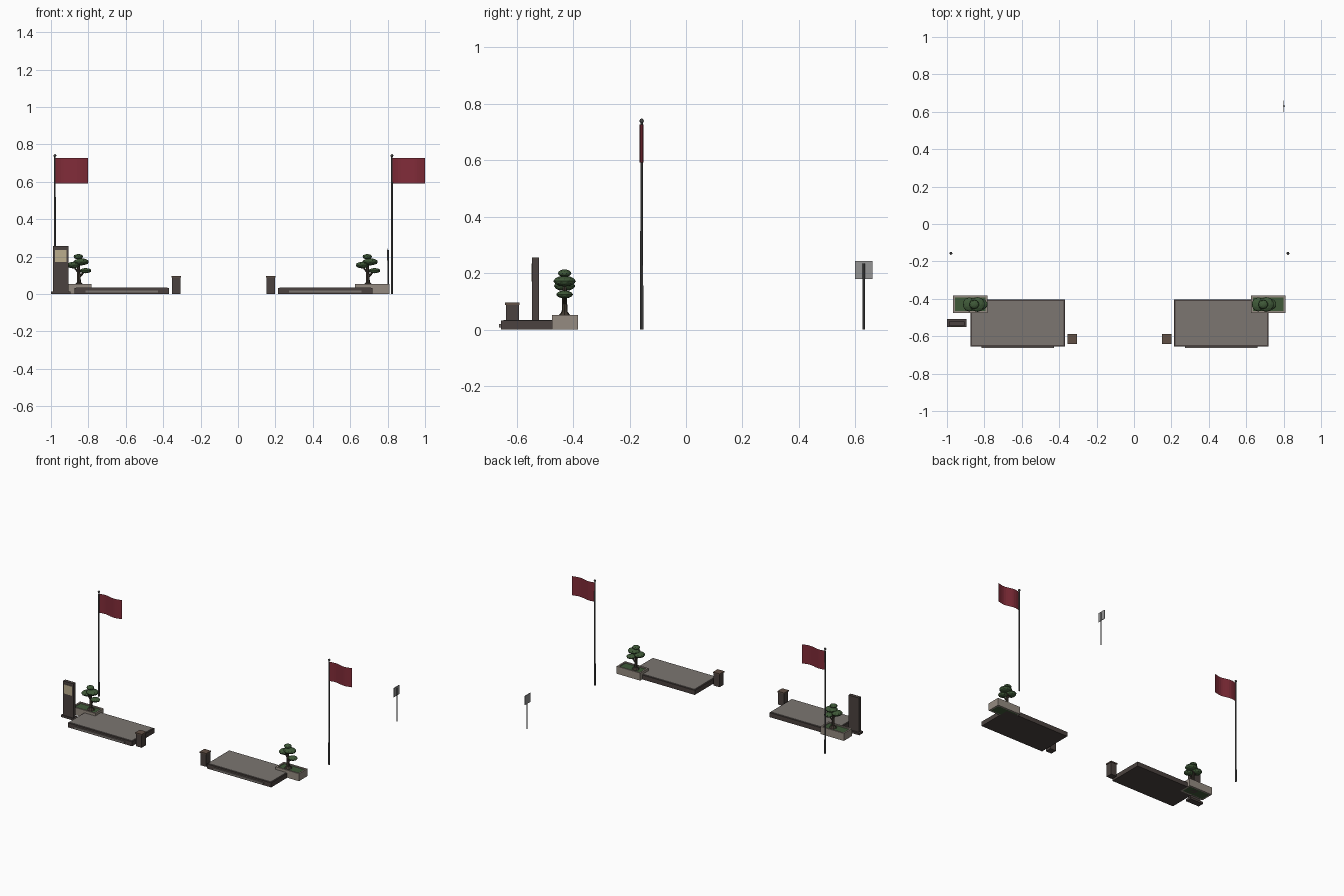
import bpy, bmesh, math
from mathutils import Vector

if "Cube" in bpy.data.objects:
    bpy.data.objects.remove(bpy.data.objects["Cube"])

def mat(name, c):
    m = bpy.data.materials.new(name)
    m.diffuse_color = (*c, 1)
    m.use_nodes = True
    m.node_tree.nodes["Principled BSDF"].inputs["Base Color"].default_value = m.diffuse_color
    return m

DARK = mat("dark_stone", (0.07, 0.055, 0.05))
PAVE = mat("paving", (0.2, 0.18, 0.165))
STONE = mat("planter_stone", (0.3, 0.26, 0.22))
BROWN = mat("bollard_cap", (0.12, 0.08, 0.06))
CREAM = mat("cream_panel", (0.5, 0.42, 0.27))
GREEN = mat("foliage", (0.05, 0.1, 0.04))
BARK = mat("bark", (0.05, 0.04, 0.03))
METAL = mat("metal", (0.1, 0.1, 0.1))
GREY = mat("sign_grey", (0.3, 0.3, 0.3))
RED = mat("flag_red", (0.22, 0.025, 0.04))

def finish(name, bm, m):
    me = bpy.data.meshes.new(name)
    bm.to_mesh(me)
    bm.free()
    me.materials.append(m)
    o = bpy.data.objects.new(name, me)
    bpy.context.collection.objects.link(o)
    return o

def box(name, x0, x1, y0, y1, z0, z1, m):
    bm = bmesh.new()
    bmesh.ops.create_cube(bm, size=1)
    for v in bm.verts:
        v.co = ((x0+x1)/2 + v.co.x*(x1-x0), (y0+y1)/2 + v.co.y*(y1-y0), (z0+z1)/2 + v.co.z*(z1-z0))
    return finish(name, bm, m)

def rod(name, a, b, r0, r1, m, n=8):
    a, b = Vector(a), Vector(b)
    bm = bmesh.new()
    bmesh.ops.create_cone(bm, cap_ends=True, segments=n, radius1=r0, radius2=r1, depth=(b-a).length)
    o = finish(name, bm, m)
    o.location = (a+b)/2
    o.rotation_mode = 'QUATERNION'
    o.rotation_quaternion = (b-a).to_track_quat('Z', 'Y')
    return o

def blob(name, c, s, m, sub=1):
    bm = bmesh.new()
    bmesh.ops.create_icosphere(bm, subdivisions=sub, radius=1)
    o = finish(name, bm, m)
    o.location, o.scale = c, s
    return o

# platforms, kick strips and bollards
for side, x0, bx in (("left", -0.873, -0.33), ("right", 0.215, 0.175)):
    x1 = x0 + 0.503
    box(side+"_platform_base", x0, x1, -0.655, -0.405, 0, 0.032, DARK)
    box(side+"_platform_paving", x0+0.008, x1-0.008, -0.647, -0.413, 0.03, 0.035, PAVE)
    box(side+"_platform_strip", x0+0.057, x1-0.057, -0.662, -0.65, 0.008, 0.02, PAVE)
    box(side+"_bollard", bx-0.023, bx+0.023, -0.638, -0.592, 0, 0.09, DARK)
    box(side+"_bollard_cap", bx-0.026, bx+0.026, -0.641, -0.589, 0.088, 0.096, BROWN)

# planters with layered trees
for side, cx in (("left", -0.876), ("right", 0.718)):
    x0, x1, y0, y1 = cx-0.092, cx+0.092, -0.475, -0.382
    t = 0.011
    for i, w in enumerate(((x0, x1, y0, y0+t), (x0, x1, y1-t, y1), (x0, x0+t, y0+t, y1-t), (x1-t, x1, y0+t, y1-t))):
        box(f"{side}_planter_wall_{i}", *w, 0, 0.053, STONE)
    box(side+"_planter_bed", x0+t, x1-t, y0+t, y1-t, 0, 0.046, GREEN)
    tx = -0.85 if side == "left" else 0.695
    ty = -0.43
    rod(side+"_root", (tx, ty, 0.045), (tx, ty, 0.062), 0.026, 0.012, BARK)
    rod(side+"_trunk", (tx, ty, 0.05), (tx-0.004, ty, 0.195), 0.011, 0.006, BARK, 7)
    rod(side+"_branch_low", (tx, ty, 0.09), (tx+0.032, ty, 0.122), 0.006, 0.004, BARK, 6)
    rod(side+"_branch_high", (tx, ty, 0.11), (tx-0.03, ty, 0.15), 0.006, 0.004, BARK, 6)
    for i, (dx, z, rx, ry, rz) in enumerate(((0.035, 0.125, 0.032, 0.03, 0.014),
            (-0.03, 0.155, 0.036, 0.038, 0.018), (0.012, 0.172, 0.042, 0.04, 0.019),
            (-0.004, 0.2, 0.026, 0.024, 0.014))):
        blob(f"{side}_foliage_{i}", (tx+dx, ty, z), (rx, ry, rz), GREEN, 2)

# information pylon
box("pylon_foot", -1, -0.895, -0.551, -0.508, 0, 0.014, DARK)
box("pylon_body", -0.988, -0.907, -0.545, -0.52, 0.01, 0.256, DARK)
box("pylon_panel", -0.978, -0.917, -0.548, -0.54, 0.17, 0.235, CREAM)

# flagpoles with rippled flags
for side, px in (("left", -0.979), ("right", 0.823)):
    py = -0.157
    rod(side+"_flagpole", (px, py, 0), (px, py, 0.737), 0.006, 0.004, METAL)
    blob(side+"_finial", (px, py, 0.74), (0.008,)*3, METAL, 2)
    bm = bmesh.new()
    n = 12
    cols = []
    for i in range(n+1):
        u = i/n
        y = py + 0.007*math.sin(u*2*math.pi*1.1)
        cols.append([bm.verts.new((px+0.004+u*0.173, y, z)) for z in (0.592, 0.727)])
    for a, b in zip(cols, cols[1:]):
        bm.faces.new((a[0], b[0], b[1], a[1]))
    finish(side+"_flag", bm, RED)

# small roadside sign
rod("sign_post", (0.803, 0.63, 0), (0.803, 0.63, 0.235), 0.004, 0.004, METAL)
box("sign_plate", 0.796, 0.8, 0.599, 0.661, 0.18, 0.244, GREY)
